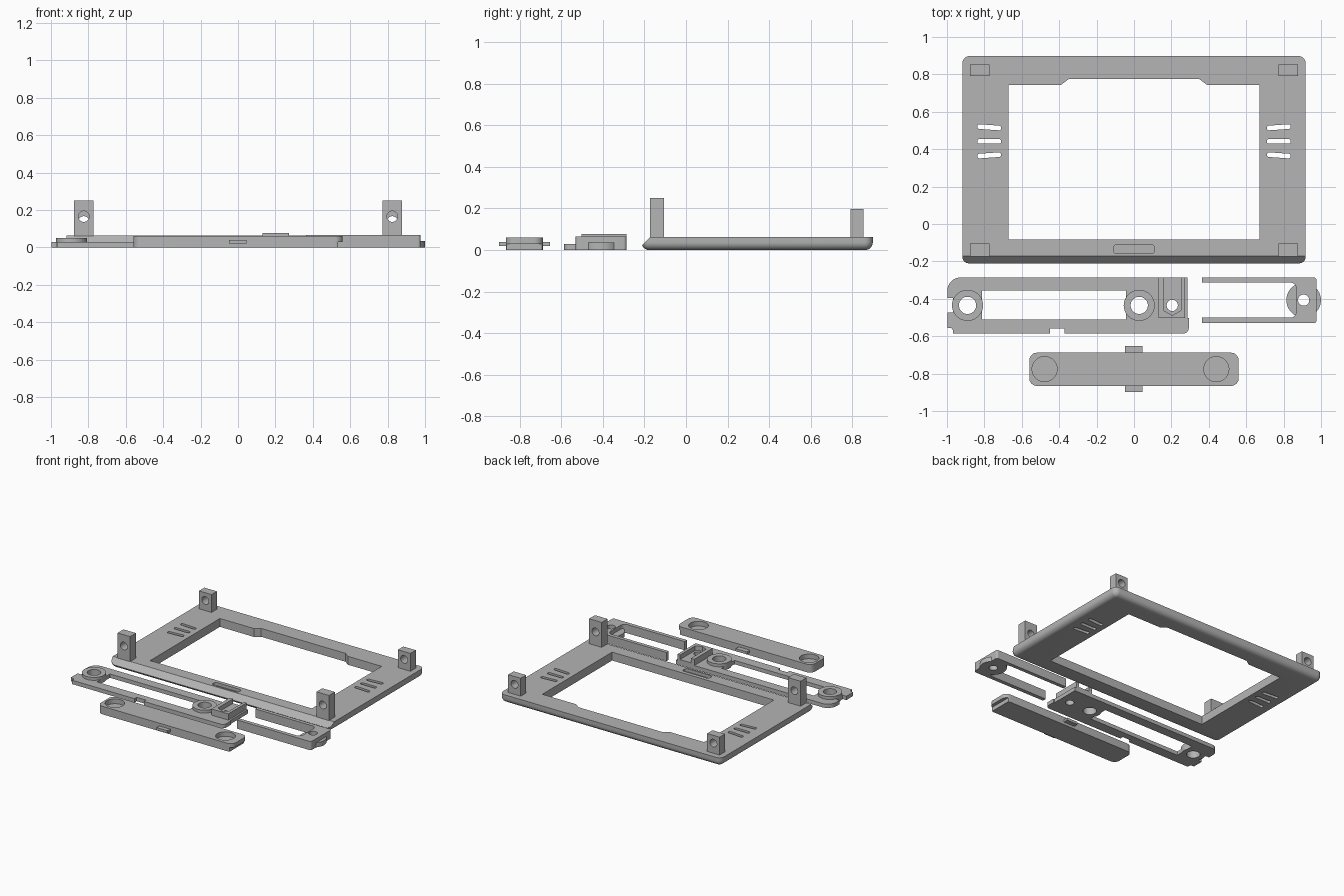
import bpy, bmesh, math
from mathutils import Matrix

old = bpy.data.objects.get("Cube")
if old:
    bpy.data.objects.remove(old, do_unlink=True)

grey = bpy.data.materials.new("plain_grey")
grey.use_nodes = True
COLOUR = (0.46, 0.46, 0.46, 1)
grey.diffuse_color = COLOUR
grey.node_tree.nodes["Principled BSDF"].inputs["Base Color"].default_value = COLOUR


def outline(x0, x1, y0, y1, r=0.0, seg=8):
    """Rectangle outline; r is one radius or (front left, front right, back right, back left)."""
    radii = r if isinstance(r, tuple) else (r,) * 4
    corners = [(x0, y0, 1, 1), (x1, y0, -1, 1), (x1, y1, -1, -1), (x0, y1, 1, -1)]
    pts = []
    for i, ((x, y, sx, sy), rad) in enumerate(zip(corners, radii)):
        if rad == 0:
            pts.append((x, y))
            continue
        for k in range(seg + 1):
            a = math.pi * (1 + i / 2) + math.pi / 2 * k / seg
            pts.append((x + sx * rad + rad * math.cos(a), y + sy * rad + rad * math.sin(a)))
    return pts


def circle(x, y, r, seg=40):
    return [(x + r * math.cos(2 * math.pi * k / seg), y + r * math.sin(2 * math.pi * k / seg))
            for k in range(seg)]


def prism(name, pts, z0, z1, fillet=0.0, matrix=None):
    """Extrude a flat outline upwards, optionally rounding its lower rim."""
    bm = bmesh.new()
    base = bm.faces.new([bm.verts.new((x, y, z0)) for x, y in pts])
    top = bmesh.ops.extrude_face_region(bm, geom=[base])["geom"]
    for v in top:
        if isinstance(v, bmesh.types.BMVert):
            v.co.z = z1
    bmesh.ops.recalc_face_normals(bm, faces=bm.faces[:])
    if fillet:
        rim = [e for e in bm.edges if all(abs(v.co.z - z0) < 1e-5 for v in e.verts)]
        bmesh.ops.bevel(bm, geom=rim, offset=fillet, segments=6, profile=0.5, affect='EDGES')
    if matrix:
        bm.transform(matrix)
    mesh = bpy.data.meshes.new(name)
    bm.to_mesh(mesh)
    bm.free()
    mesh.materials.append(grey)
    obj = bpy.data.objects.new(name, mesh)
    bpy.context.collection.objects.link(obj)
    return obj


def combine(obj, tool, operation='DIFFERENCE'):
    """Apply a boolean and discard the tool."""
    mod = obj.modifiers.new("shape", 'BOOLEAN')
    mod.operation, mod.object, mod.solver = operation, tool, 'EXACT'
    graph = bpy.context.evaluated_depsgraph_get()
    mesh = bpy.data.meshes.new_from_object(obj.evaluated_get(graph))
    obj.modifiers.clear()
    obj.data = mesh
    bpy.data.objects.remove(tool, do_unlink=True)


def cut(obj, pts, z0=-0.1, z1=0.2, matrix=None):
    combine(obj, prism("cutter", pts, z0, z1, matrix=matrix))


def add(obj, pts, z0, z1):
    combine(obj, prism("addition", pts, z0, z1), 'UNION')


# Screen frame: rounded underside, window with a shallow notch
frame = prism("screen_frame", outline(-0.918, 0.918, -0.214, 0.898, 0.04), 0, 0.063, fillet=0.037)
cut(frame, [(-0.671, -0.083), (0.671, -0.083), (0.671, 0.744), (0.39, 0.744),
            (0.35, 0.774), (-0.35, 0.774), (-0.39, 0.744), (-0.671, 0.744)])
# Sloping front edge, extruded along x
along_x = Matrix(((0, 0, 1, 0), (1, 0, 0, 0), (0, 1, 0, 0), (0, 0, 0, 1)))
cut(frame, [(-0.222, 0.012), (-0.152, 0.084), (-0.3, 0.084), (-0.3, 0.012)], -1.2, 1.2, along_x)
# Shallow pocket and fanned side vents
cut(frame, outline(-0.109, 0.11, -0.158, -0.112, 0.015), 0.04, 0.1)
for side in (-1, 1):
    for step in (-1, 0, 1):
        place = (Matrix.Translation((side * 0.774, 0.442 + step * 0.075, 0))
                 @ Matrix.Rotation(side * step * math.radians(4), 4, 'Z'))
        cut(frame, outline(-0.064, 0.064, -0.0125, 0.0125, 0.012), matrix=place)

# Corner posts with screw holes
along_y = Matrix.Rotation(math.pi / 2, 4, 'X')
posts = []
for side, side_name in ((-1, "right"), (1, "left")):
    for end, y0, y1, height, hole in (("front", -0.174, -0.105, 0.25, 0.165),
                                      ("back", 0.79, 0.854, 0.197, 0.138)):
        x = side * 0.825
        post = prism(f"{end}_{side_name}_post", outline(x - 0.052, x + 0.052, y0, y1), 0.05, height)
        cut(post, circle(x, hole, 0.029, 24), -1.2, 1.2, along_y)
        posts.append(post)

# Button base: slotted plate, two ring bosses and a nut holder
base = prism("button_base", outline(-0.998, 0.293, -0.586, -0.286, (0, 0.03, 0, 0.07)), 0, 0.029)
cut(base, outline(-0.813, -0.044, -0.511, -0.356))
cut(base, outline(-1.1, -0.968, -0.474, -0.396))
cut(base, outline(-0.448, -0.371, -0.7, -0.56))
cut(base, outline(-1.1, -0.968, -0.7, -0.556, (0, 0, 0.015, 0)))
cut(base, outline(0.285, 0.4, -0.503, -0.2))
for x in (-0.89, 0.028):
    add(base, circle(x, -0.435, 0.083), 0, 0.051)
    cut(base, circle(x, -0.435, 0.046))
add(base, outline(0.131, 0.272, -0.503, -0.286), 0.01, 0.076)
cut(base, [(0.159, -0.2), (0.159, -0.463), (0.2045, -0.489), (0.25, -0.463), (0.25, -0.2)], 0.042)
cut(base, circle(0.2045, -0.435, 0.03, 24))

# Forked bracket with a drilled round end
bracket = prism("forked_bracket", outline(0.363, 0.976, -0.53, -0.286, (0, 0.015, 0.015, 0)), 0, 0.065)
cut(bracket, outline(0.2, 0.869, -0.501, -0.313, (0, 0.035, 0.035, 0)))
add(bracket, circle(0.907, -0.407, 0.0925), 0, 0.035)
cut(bracket, circle(0.907, -0.407, 0.03, 24))

# Button bar: round pockets, hinge tabs and an undercut end
bar = prism("button_bar", outline(-0.56, 0.56, -0.866, -0.688, 0.042), 0, 0.06)
add(bar, outline(-0.047, 0.045, -0.898, -0.653), 0.02, 0.039)
for x in (-0.478, 0.44):
    cut(bar, circle(x, -0.776, 0.067), 0.025)
cut(bar, outline(0.535, 0.7, -0.95, -0.6), -0.1, 0.03)

# Smooth curved walls, keep edges crisp
bpy.ops.object.select_all(action='DESELECT')
for obj in [frame, base, bracket, bar] + posts:
    obj.select_set(True)
bpy.context.view_layer.objects.active = frame
bpy.ops.object.shade_smooth_by_angle(angle=math.radians(30))
